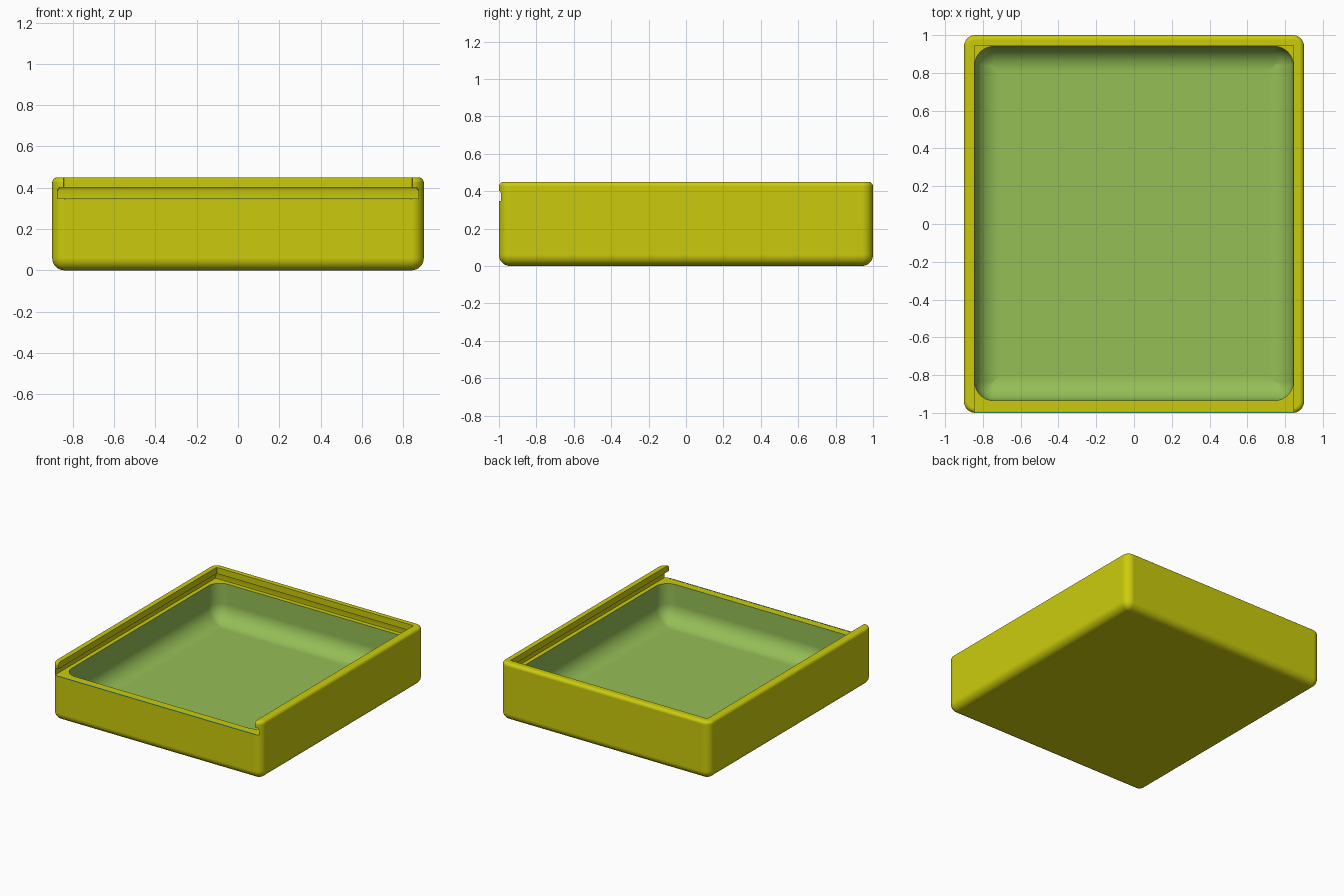
import bpy, bmesh
from math import sin, cos, pi

if "Cube" in bpy.data.objects:
    bpy.data.objects.remove(bpy.data.objects["Cube"], do_unlink=True)


def material(name, rgb):
    m = bpy.data.materials.new(name)
    m.use_nodes = True
    m.diffuse_color = (*rgb, 1)
    m.node_tree.nodes["Principled BSDF"].inputs["Base Color"].default_value = (*rgb, 1)
    return m


yellow = material("olive yellow", (0.60, 0.60, 0.004))
green = material("soft green", (0.30, 0.52, 0.093))
teal = material("teal green", (0.10, 0.55, 0.28))


def ring(bm, x, front, back, radius, z, inset=0.0, steps=8):
    """One rounded-rectangle section at height z."""
    r = max(radius - inset, 0.002)
    x, front, back = x - inset, front + inset, back - inset
    corners = [(x - r, back - r), (r - x, back - r), (r - x, front + r), (x - r, front + r)]
    verts = []
    for i, (cx, cy) in enumerate(corners):
        for k in range(steps + 1):
            a = (i + k / steps) * pi / 2
            verts.append(bm.verts.new((cx + r * cos(a), cy + r * sin(a), z)))
    return verts


def loft(name, x, front, back, radius, sections):
    """Closed solid through (inset, z) sections, listed bottom to top."""
    bm = bmesh.new()
    rings = [ring(bm, x, front, back, radius, z, inset) for inset, z in sections]
    for low, high in zip(rings, rings[1:]):
        for i in range(len(low)):
            j = (i + 1) % len(low)
            bm.faces.new((low[i], low[j], high[j], high[i]))
    bm.faces.new(rings[0][::-1])
    bm.faces.new(rings[-1])
    mesh = bpy.data.meshes.new(name)
    bm.to_mesh(mesh)
    bm.free()
    obj = bpy.data.objects.new(name, mesh)
    bpy.context.collection.objects.link(obj)
    return obj


def fillet(r, z, top=False, steps=8):
    """Quarter-round sections for a bottom or a top edge."""
    out = []
    for k in range(steps + 1):
        a = k / steps * pi / 2
        if top:
            out.append((r * (1 - cos(a)), z - r + r * sin(a)))
        else:
            out.append((r * (1 - sin(a)), z + r * (1 - cos(a))))
    return out


def activate(obj):
    bpy.ops.object.select_all(action='DESELECT')
    obj.select_set(True)
    bpy.context.view_layer.objects.active = obj


# Outer body, rounded on the bottom, the corners and the rim
tray = loft("tray", 0.9, -1.0, 1.0, 0.06, fillet(0.06, 0) + fillet(0.025, 0.45, top=True))

# Cutters: lid slot, lid opening and inner cavity
FLOOR, LEDGE = 0.06, 0.347
cutters = [
    loft("slot_cutter", 0.875, -1.1, 0.975, 0.004, [(0, LEDGE), (0, 0.386), (0.01, 0.402)]),
    loft("opening_cutter", 0.845, -1.1, 0.945, 0.003, [(0, 0.37), (0, 0.6)]),
    loft("cavity_cutter", 0.843, -0.935, 0.94, 0.1, fillet(0.13, FLOOR, steps=10) + [(0, 0.375)]),
]
for cutter in cutters:
    activate(tray)
    mod = tray.modifiers.new("cut", 'BOOLEAN')
    mod.operation = 'DIFFERENCE'
    mod.solver = 'EXACT'
    mod.object = cutter
    bpy.ops.object.modifier_apply(modifier=mod.name)
    bpy.data.objects.remove(cutter, do_unlink=True)

# Green lining on every face inside the cavity
tray.data.materials.clear()
tray.data.materials.append(yellow)
tray.data.materials.append(green)
for face in tray.data.polygons:
    c = face.center
    inside = abs(c.x) < 0.85 and -0.94 < c.y < 0.945 and FLOOR - 0.01 < c.z < LEDGE - 0.004
    face.material_index = 1 if inside else 0

activate(tray)
bpy.ops.object.shade_smooth_by_angle(angle=0.6)
tray.modifiers.new("weighted normals", 'WEIGHTED_NORMAL').keep_sharp = True

# Thin coloured strip along the front lip
strip = loft("front_lip_strip", 0.84, -1.0005, -0.992, 0.002, [(0, LEDGE - 0.003), (0, LEDGE + 0.001)])
strip.data.materials.append(teal)
